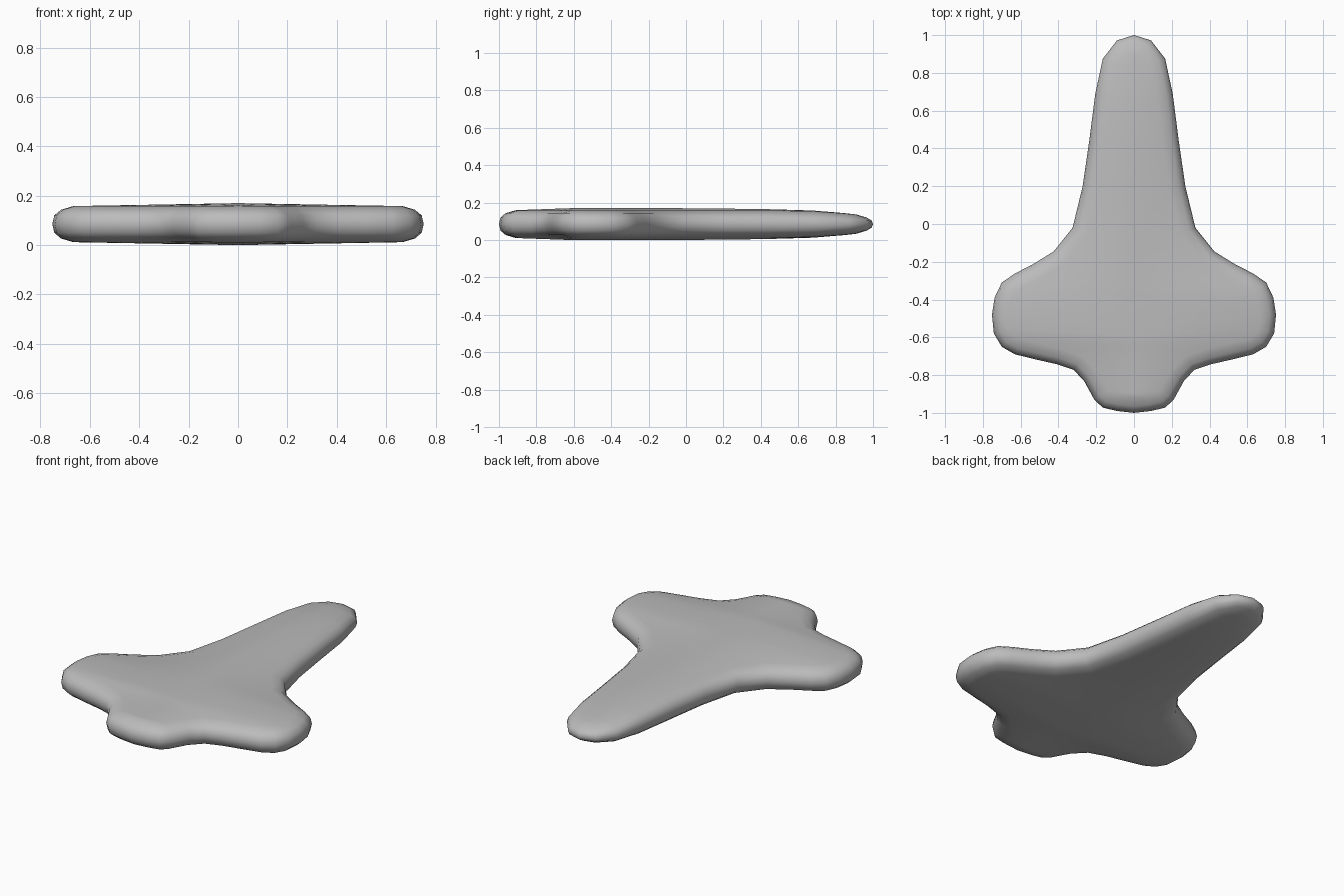
import bpy, bmesh
from mathutils import Vector

if "Cube" in bpy.data.objects:
    bpy.data.objects.remove(bpy.data.objects["Cube"])

# Right half of the plan outline, nose to tail
OUTLINE = [(0, 1.0), (0.09, 0.972), (0.165, 0.875), (0.205, 0.69), (0.237, 0.44),
           (0.272, 0.2), (0.325, -0.02), (0.425, -0.145), (0.53, -0.21), (0.63, -0.262),
           (0.70, -0.31), (0.738, -0.39), (0.752, -0.48), (0.742, -0.58), (0.70, -0.65),
           (0.63, -0.69), (0.52, -0.717), (0.41, -0.742), (0.32, -0.772), (0.265, -0.83),
           (0.21, -0.93), (0.165, -0.972), (0.09, -0.99), (0, -1.0)]
# Rounded rim: (inset distance, height from mid-plane)
RIM = [(0, 0), (0.008, 0.035), (0.035, 0.058), (0.085, 0.073)]
MID = 0.085

pts = [Vector(p) for p in OUTLINE]
n = len(pts)


def normal(i):
    if i == 0:
        return Vector((0, 1))
    if i == n - 1:
        return Vector((0, -1))
    t = (pts[i + 1] - pts[i - 1]).normalized()
    return Vector((-t.y, t.x))


def taper(y):
    # the nose thins toward its tip
    t = max(0.0, (y - 0.5) / 0.5)
    return 1 - 0.45 * t * t


bm = bmesh.new()
for side in (1, -1):
    for up in (1, -1):
        rings = []
        for d, h in RIM:
            ring = []
            for i, p in enumerate(pts):
                q = p - normal(i) * d
                z = MID + up * h * taper(q.y)
                ring.append(bm.verts.new((side * max(q.x, 0), q.y, z)))
            rings.append(ring)
        # crowned centre line
        spine = []
        for v in rings[-1]:
            y = v.co.y
            h = 0.074 + 0.011 * min(1, (0.92 - y) / 0.9, (y + 0.92) / 0.3)
            spine.append(bm.verts.new((0, y, MID + up * h * taper(y))))
        spine[0].co = rings[-1][0].co
        spine[-1].co = rings[-1][-1].co
        rings.append(spine)
        for a, b in zip(rings, rings[1:]):
            for i in range(n - 1):
                bm.faces.new((a[i], a[i + 1], b[i + 1], b[i]))
bmesh.ops.remove_doubles(bm, verts=bm.verts, dist=0.0005)
bmesh.ops.recalc_face_normals(bm, faces=bm.faces)
for f in bm.faces:
    f.smooth = True

# Flat winged body
mesh = bpy.data.meshes.new("flat_body")
bm.to_mesh(mesh)
bm.free()
body = bpy.data.objects.new("flat_body", mesh)
bpy.context.collection.objects.link(body)

mat = bpy.data.materials.new("plain grey")
mat.diffuse_color = (0.5, 0.5, 0.5, 1)
mat.use_nodes = True
mat.node_tree.nodes["Principled BSDF"].inputs["Base Color"].default_value = mat.diffuse_color
mesh.materials.append(mat)

# Rest on the ground
low = min(v.co.z for v in mesh.vertices)
for v in mesh.vertices:
    v.co.z -= low
